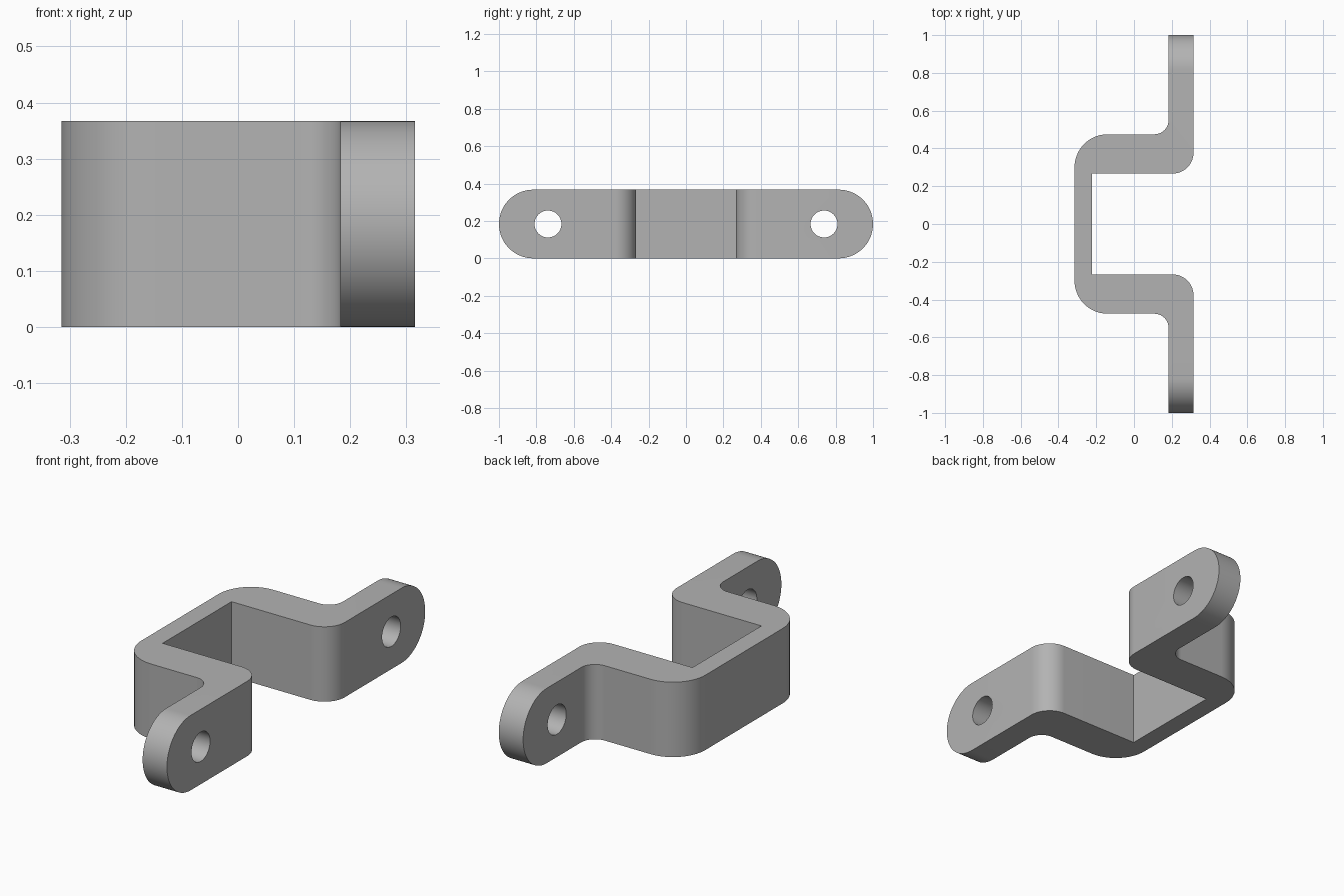
import bpy, bmesh, math
from mathutils import Vector, Matrix

cube = bpy.data.objects.get("Cube")
if cube:
    bpy.data.objects.remove(cube, do_unlink=True)

HEIGHT = 0.367
HALF = HEIGHT / 2
HOLE_Y, HOLE_R = 0.738, 0.072

steel = bpy.data.materials.new("grey steel")
steel.use_nodes = True
grey = (0.45, 0.45, 0.45, 1)
steel.diffuse_color = grey
steel.node_tree.nodes["Principled BSDF"].inputs["Base Color"].default_value = grey


def fillet(prev, corner, nxt, radius, steps=14):
    """Arc points that round a right-angle corner."""
    p, c, n = Vector(prev), Vector(corner), Vector(nxt)
    if radius == 0:
        return [c]
    a, b = (p - c).normalized(), (n - c).normalized()
    centre = c + (a + b) * radius
    angles = [math.pi / 2 * i / steps for i in range(steps + 1)]
    return [centre - b * radius * math.cos(t) - a * radius * math.sin(t) for t in angles]


def prism(name, points, depth, matrix=Matrix()):
    """Extrude a flat outline along its local z."""
    bm = bmesh.new()
    face = bm.faces.new([bm.verts.new((p[0], p[1], 0)) for p in points])
    out = bmesh.ops.extrude_face_region(bm, geom=[face])
    top = [v for v in out["geom"] if isinstance(v, bmesh.types.BMVert)]
    bmesh.ops.translate(bm, vec=(0, 0, depth), verts=top)
    bmesh.ops.transform(bm, matrix=matrix, verts=bm.verts)
    bmesh.ops.recalc_face_normals(bm, faces=bm.faces)
    mesh = bpy.data.meshes.new(name)
    bm.to_mesh(mesh)
    bm.free()
    mesh.materials.append(steel)
    obj = bpy.data.objects.new(name, mesh)
    bpy.context.collection.objects.link(obj)
    return obj


def circle(y, z, radius, start=0.0, sweep=2 * math.pi, count=48):
    return [(y + radius * math.cos(start + sweep * i / count),
             z + radius * math.sin(start + sweep * i / count)) for i in range(count)]


# Hat-shaped strap: half of the outline (x, y, corner radius), then mirrored
half = [(-0.222, 0.267, 0), (0.315, 0.267, 0.11), (0.315, 1, 0),
        (0.183, 1, 0), (0.183, 0.475, 0.075), (-0.315, 0.475, 0.175)]
corners = half + [(x, -y, r) for x, y, r in reversed(half)]
outline = []
for i, (x, y, r) in enumerate(corners):
    before, after = corners[i - 1], corners[(i + 1) % len(corners)]
    outline += fillet(before[:2], (x, y), after[:2], r)
bracket = prism("mounting_bracket", outline, HEIGHT)

# Cutters run along x: local x -> y, local y -> z, local z -> x
along_x = Matrix(((0, 0, 1, -1), (1, 0, 0, 0), (0, 1, 0, 0), (0, 0, 0, 1)))
cutters = []
for side in (-1, 1):
    # Rounded tab end: the area outside a half circle
    arc = [(side * (1 - HALF + HALF * math.cos(t)), HALF + HALF * math.sin(t))
           for t in (math.pi * (i / 40 - 0.5) for i in range(41))]
    frame = [(side * (1 - HALF), HEIGHT + 0.1), (side * 1.1, HEIGHT + 0.1),
             (side * 1.1, -0.1), (side * (1 - HALF), -0.1)]
    cutters.append(prism("tab_end_cutter", arc + frame, 2, along_x))
    # Screw hole
    cutters.append(prism("hole_cutter", circle(side * HOLE_Y, HALF, HOLE_R), 2, along_x))

bpy.ops.object.select_all(action='DESELECT')
bracket.select_set(True)
bpy.context.view_layer.objects.active = bracket
for cutter in cutters:
    cutter.hide_render = True
    mod = bracket.modifiers.new("cut", 'BOOLEAN')
    mod.operation = 'DIFFERENCE'
    mod.solver = 'EXACT'
    mod.object = cutter
    bpy.ops.object.modifier_apply(modifier=mod.name)
    bpy.data.objects.remove(cutter, do_unlink=True)

bpy.ops.object.shade_smooth_by_angle(angle=math.radians(30))
